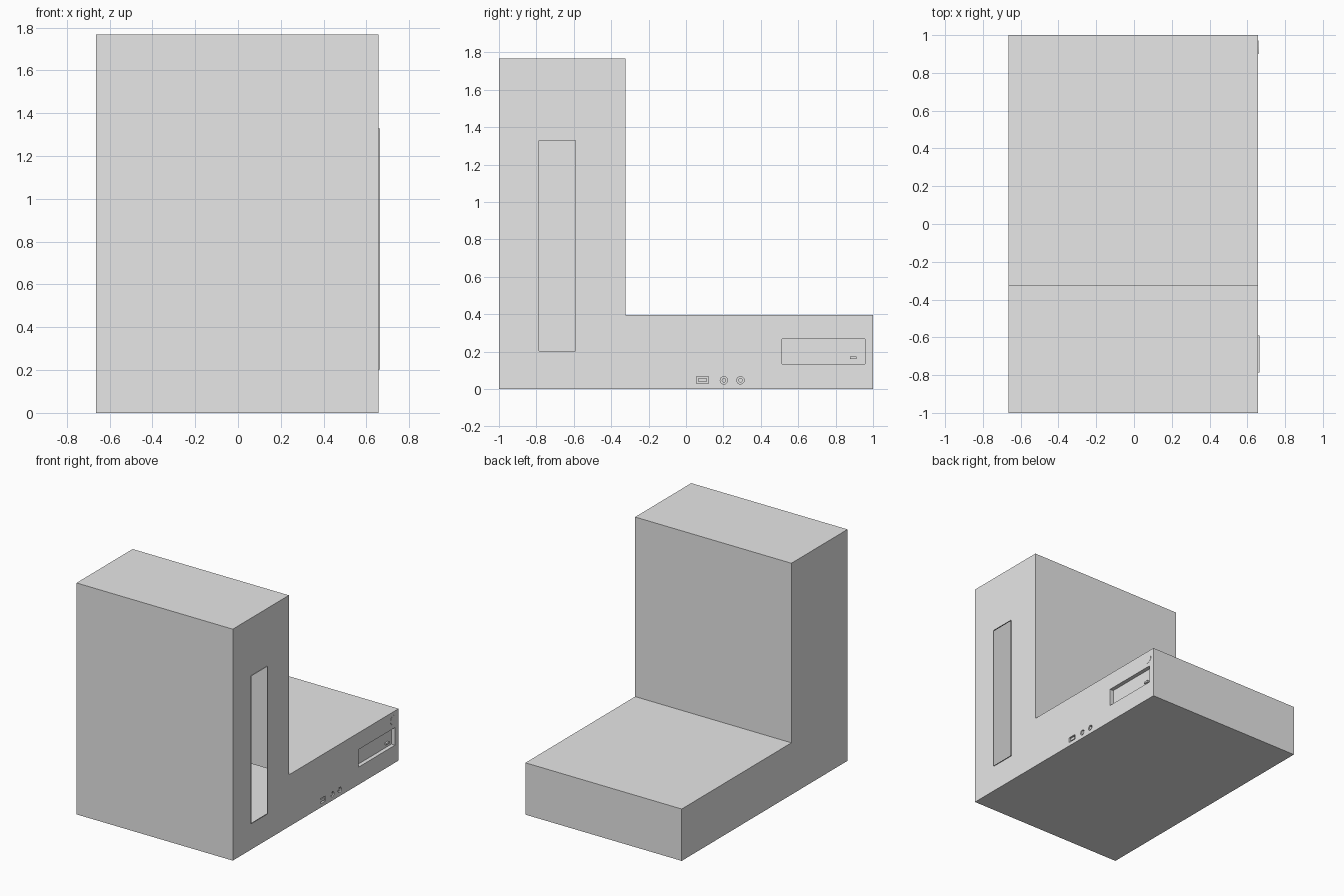
import bpy
import bmesh
from math import cos, sin, tau
from mathutils import Vector

old = bpy.data.objects.get("Cube")
if old:
    bpy.data.objects.remove(old, do_unlink=True)

grey = bpy.data.materials.new("plain_grey")
grey.use_nodes = True
grey.diffuse_color = (0.8, 0.8, 0.8, 1)
grey.node_tree.nodes["Principled BSDF"].inputs["Base Color"].default_value = (0.8, 0.8, 0.8, 1)

LEFT, RIGHT, RIM = -0.664, 0.656, 0.664


def rect(y0, y1, z0, z1):
    return [(y0, z0), (y1, z0), (y1, z1), (y0, z1)]


def circle(y, z, r, n=16):
    return [(y + r * cos(tau * i / n), z + r * sin(tau * i / n)) for i in range(n)]


def loop(bm, points, x):
    verts = [bm.verts.new((x, y, z)) for y, z in points]
    edges = [bm.edges.new((v, verts[i - 1])) for i, v in enumerate(verts)]
    return verts, edges


def bridge(bm, a, b):
    for i in range(len(a)):
        bm.faces.new((a[i - 1], a[i], b[i], b[i - 1]))


def finish(bm, name):
    bmesh.ops.recalc_face_normals(bm, faces=bm.faces[:])
    mesh = bpy.data.meshes.new(name)
    bm.to_mesh(mesh)
    bm.free()
    mesh.materials.append(grey)
    obj = bpy.data.objects.new(name, mesh)
    bpy.context.collection.objects.link(obj)
    return obj


def prism(name, points, x0, x1):
    bm = bmesh.new()
    a, _ = loop(bm, points, x0)
    b, _ = loop(bm, points, x1)
    bridge(bm, a, b)
    bm.faces.new(a)
    bm.faces.new(b)
    return finish(bm, name)


# Layout of the detailed side: outline, open slot and blind recesses
outline = [(-1, 0), (1, 0), (1, 0.396), (-0.323, 0.396), (-0.323, 1.767), (-1, 1.767)]
slot = rect(-0.785, -0.59, 0.203, 1.328)
jacks = (0.203, 0.291)
recesses = [(rect(0.514, 0.957, 0.134, 0.268), 0.03),
            (rect(0.056, 0.12, 0.029, 0.067), 0.02)]
recesses += [(circle(y, 0.047, 0.02), 0.02) for y in jacks]

# Hollow L-shaped shell
bm = bmesh.new()
near, side_edges = loop(bm, outline, RIGHT)
far, _ = loop(bm, outline, LEFT)
bridge(bm, near, far)
bm.faces.new(far)

# Slot with a thin lip standing out from the side
slot_verts, slot_edges = loop(bm, slot, RIGHT)
lip, _ = loop(bm, slot, RIM)
bridge(bm, slot_verts, lip)
side_edges += slot_edges

# Drive bay and sockets sunk into the side
for points, depth in recesses:
    mouth, edges = loop(bm, points, RIGHT)
    back, _ = loop(bm, points, RIGHT - depth)
    bridge(bm, mouth, back)
    bm.faces.new(back)
    side_edges += edges
bmesh.ops.triangle_fill(bm, edges=side_edges, use_beauty=True, normal=Vector((1, 0, 0)))
finish(bm, "body_shell")

# Small fittings
prism("power_button", circle(0.936, 0.334, 0.035, 24), RIGHT - 0.002, RIGHT + 0.002)
prism("eject_button", rect(0.877, 0.912, 0.16, 0.174), RIGHT - 0.03, RIGHT - 0.015)
prism("port_tongue", rect(0.066, 0.11, 0.038, 0.058), RIGHT - 0.02, RIGHT - 0.004)
for i, y in enumerate(jacks):
    prism(f"jack_pin_{i + 1}", circle(y, 0.047, 0.012), RIGHT - 0.02, RIGHT - 0.004)
